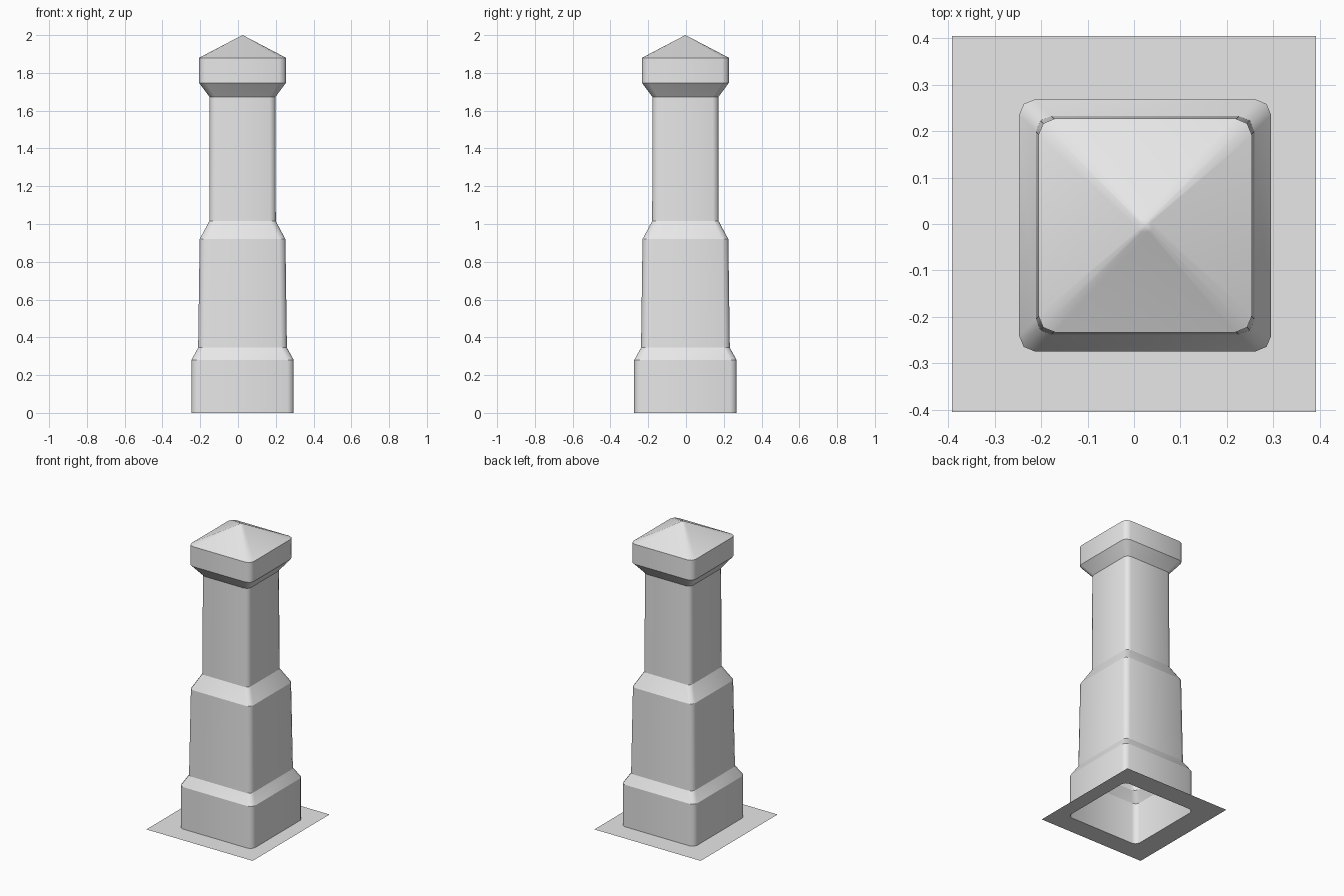
import bpy
import bmesh
import math

cube = bpy.data.objects.get("Cube")
if cube:
    bpy.data.objects.remove(cube, do_unlink=True)

CENTER = (0.024, -0.003)
BASE_HALF = 0.271
BASE_ROUND = 0.033

grey = bpy.data.materials.new("light_grey")
grey.use_nodes = True
colour = (0.8, 0.8, 0.8, 1)
grey.diffuse_color = colour
grey.node_tree.nodes["Principled BSDF"].inputs["Base Color"].default_value = colour


def ring(bm, center, half_x, half_y, radius, z):
    """Square loop whose corners are rounded in two segments."""
    verts = []
    for corner in range(4):
        turn = corner * math.pi / 2
        sx = 1 if corner in (0, 3) else -1
        sy = 1 if corner in (0, 1) else -1
        for step in range(3):
            a = turn + step * math.pi / 4
            x = center[0] + sx * (half_x - radius) + radius * math.cos(a)
            y = center[1] + sy * (half_y - radius) + radius * math.sin(a)
            verts.append(bm.verts.new((x, y, z)))
    return verts


def bridge(bm, lower, upper):
    n = len(lower)
    for i in range(n):
        j = (i + 1) % n
        bm.faces.new((lower[i], lower[j], upper[j], upper[i])).smooth = True


def finish(bm, name):
    bmesh.ops.remove_doubles(bm, verts=bm.verts[:], dist=0.0001)
    mesh = bpy.data.meshes.new(name)
    bm.to_mesh(mesh)
    bm.free()
    mesh.materials.append(grey)
    obj = bpy.data.objects.new(name, mesh)
    bpy.context.collection.objects.link(obj)
    return obj


def loft(name, profile, apex=None):
    """Open tube through (half width, corner radius, height) rings."""
    bm = bmesh.new()
    loops = [ring(bm, CENTER, h, h, r, z) for h, r, z in profile]
    for lower, upper in zip(loops, loops[1:]):
        bridge(bm, lower, upper)
    if apex:
        tip = bm.verts.new((*CENTER, apex))
        top = loops[-1]
        for i in range(len(top)):
            bm.faces.new((top[i], top[(i + 1) % len(top)], tip)).smooth = True
    # Crisp horizontal breaks, soft vertical corners
    for edge in bm.edges:
        a, b = edge.verts
        if abs(a.co.z - b.co.z) < 0.0001 and a.co.z < 1.95:
            edge.smooth = False
    return finish(bm, name)


# Hollow pedestal with its sloping shoulder
loft("pedestal", [(BASE_HALF, BASE_ROUND, 0), (BASE_HALF, BASE_ROUND, 0.28),
                  (0.235, 0.033, 0.345)])

# Slightly tapered lower column and its shoulder
loft("lower_column", [(0.235, 0.033, 0.345), (0.227, 0.033, 0.92),
                      (0.176, 0.03, 1.015)])

# Slim upper column
loft("upper_column", [(0.176, 0.03, 1.015), (0.174, 0.03, 1.672)])

# Flared cap with a pyramid roof
loft("cap", [(0.174, 0.03, 1.672), (0.23, 0.036, 1.747), (0.23, 0.036, 1.88),
             (0.014, 0.006, 1.993)], apex=2.0)

# Thin ground sheet with an opening under the hollow pedestal
bm = bmesh.new()
outer = ring(bm, (0, 0), 0.392, 0.405, 0, 0)
inner = ring(bm, CENTER, BASE_HALF, BASE_HALF, BASE_ROUND, 0)
bridge(bm, outer, inner)
finish(bm, "ground_sheet")
